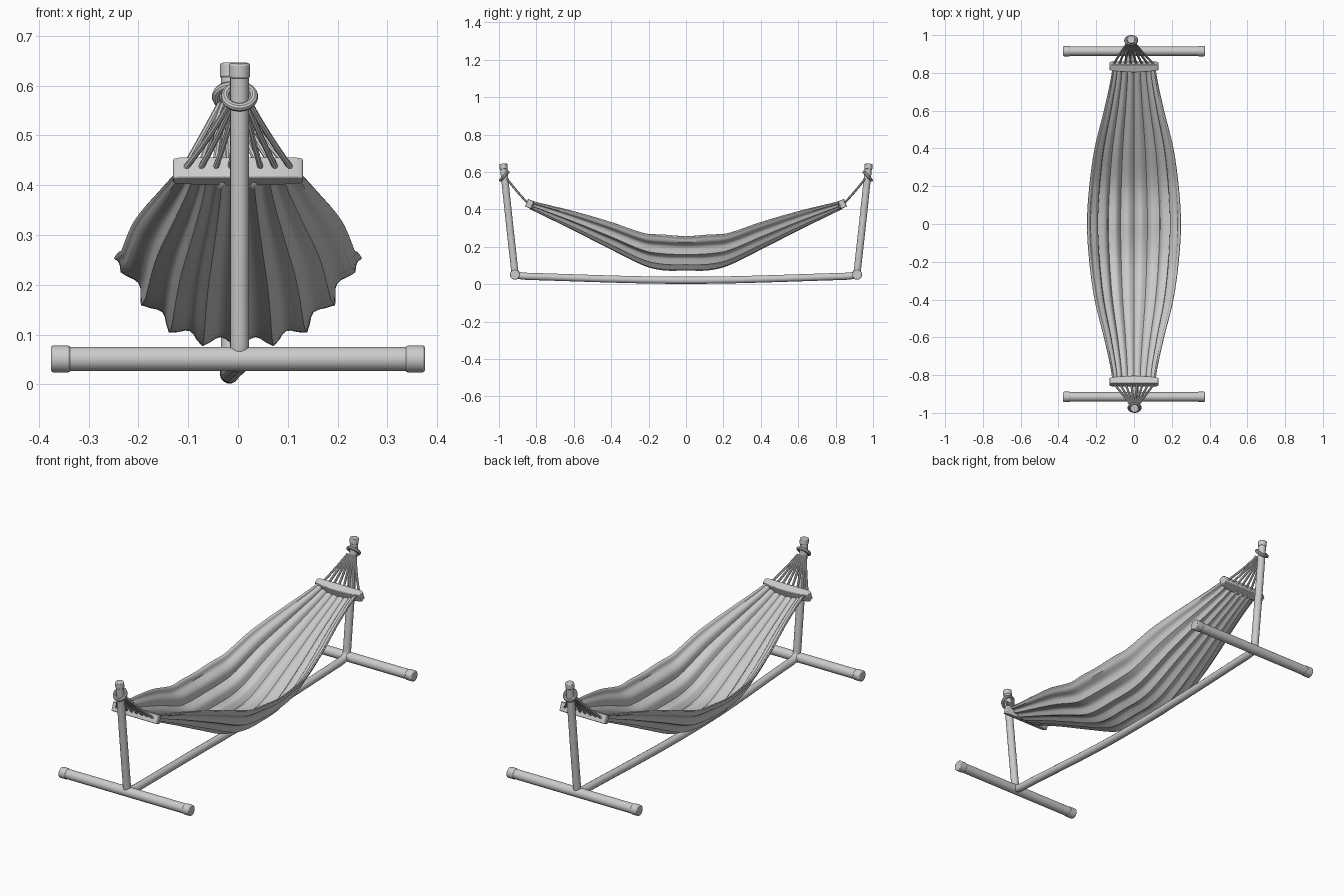
import bpy, bmesh, math
from mathutils import Vector, Matrix

if "Cube" in bpy.data.objects:
    bpy.data.objects.remove(bpy.data.objects["Cube"])


def finish(ob, angle=35):
    bpy.ops.object.select_all(action='DESELECT')
    ob.select_set(True)
    bpy.context.view_layer.objects.active = ob
    bpy.ops.object.shade_smooth_by_angle(angle=math.radians(angle))
    return ob


def from_bmesh(name, bm, angle=35):
    bmesh.ops.recalc_face_normals(bm, faces=bm.faces)
    me = bpy.data.meshes.new(name)
    bm.to_mesh(me)
    bm.free()
    ob = bpy.data.objects.new(name, me)
    bpy.context.collection.objects.link(ob)
    return finish(ob, angle)


def tube(name, pts, r, res=4, smooth=6):
    """Round tube through points, drawn as a curve and turned into a mesh."""
    cu = bpy.data.curves.new(name, 'CURVE')
    cu.dimensions = '3D'
    cu.bevel_depth, cu.bevel_resolution = r, res
    cu.use_fill_caps = True
    cu.resolution_u = smooth
    sp = cu.splines.new('NURBS')
    sp.points.add(len(pts) - 1)
    for p, co in zip(sp.points, pts):
        p.co = (*co, 1)
    sp.use_endpoint_u = True
    sp.order_u = min(3, len(pts))
    ob = bpy.data.objects.new(name, cu)
    bpy.context.collection.objects.link(ob)
    bpy.ops.object.select_all(action='DESELECT')
    ob.select_set(True)
    bpy.context.view_layer.objects.active = ob
    bpy.ops.object.convert(target='MESH')
    return finish(bpy.context.object)


def cylinder(name, a, b, r):
    a, b = Vector(a), Vector(b)
    bpy.ops.mesh.primitive_cylinder_add(vertices=24, radius=r, depth=(b - a).length, location=(a + b) / 2)
    ob = bpy.context.object
    ob.name = name
    ob.rotation_euler = (b - a).to_track_quat('Z', 'Y').to_euler()
    bev = ob.modifiers.new('edge', 'BEVEL')
    bev.width, bev.segments = 0.004, 2
    return finish(ob)


def interp(table, t):
    """Smooth (Catmull-Rom style) lookup in a short table."""
    n = len(table)
    for i in range(n - 1):
        if t <= table[i + 1][0] or i == n - 2:
            (x0, y0), (x1, y1) = table[i], table[i + 1]
            h = x1 - x0
            xa, ya = table[i - 1] if i > 0 else (-table[1][0], table[1][1])
            xb, yb = table[i + 2] if i + 2 < n else (x1, y1)
            m0 = (y1 - ya) / (x1 - xa) * h
            m1 = (yb - y0) / (xb - x0) * h
            u = (t - x0) / h
            return ((2*u**3 - 3*u**2 + 1) * y0 + (u**3 - 2*u**2 + u) * m0
                    + (3*u**2 - 2*u**3) * y1 + (u**3 - u**2) * m1)


# Bent stand: two uprights and the sagging base rail
XF, XB, XM = 0.003, -0.015, -0.017
half = lambda x, s: [(x, s*0.976, 0.63), (x, s*0.948, 0.36), (x, s*0.92, 0.11),
                     (x, s*0.914, 0.05), (x, s*0.86, 0.042), (x, s*0.8, 0.041)]
rail = half(XF, -1) + [(XM, -0.3, 0.024), (XM, 0, 0.02), (XM, 0.3, 0.024)] + half(XB, 1)[::-1]
tube('stand_frame', rail, 0.0195, 5, 10)

for s, label, px in ((-1, 'front', XF), (1, 'back', XB)):
    # Upright cap
    cylinder(label + '_post_cap', (px, s*0.9745, 0.615), (px, s*0.977, 0.645), 0.0215)

    # Floor bar with end caps
    cylinder(label + '_foot_bar', (-0.37, s*0.915, 0.051), (0.37, s*0.915, 0.051), 0.0245)
    for e, side in ((-1, 'left'), (1, 'right')):
        cylinder(f'{label}_{side}_foot_cap', (e*0.337, s*0.915, 0.051), (e*0.375, s*0.915, 0.051), 0.027)

    # Spreader bar: tapered outline, thickened and tilted
    bm = bmesh.new()
    outline = [(-0.13, -0.016), (-0.118, -0.021), (0.118, -0.021), (0.13, -0.016),
               (0.13, 0.012), (0.08, 0.021), (0, 0.025), (-0.08, 0.021), (-0.13, 0.012)]
    face = bm.faces.new([bm.verts.new((x, y, -0.022)) for x, y in outline])
    ext = bmesh.ops.extrude_face_region(bm, geom=[face])
    bmesh.ops.translate(bm, vec=(0, 0, 0.044), verts=[v for v in ext['geom'] if isinstance(v, bmesh.types.BMVert)])
    turn = Matrix.Rotation(math.pi if s > 0 else 0, 4, 'Z')
    bm.transform(Matrix.Translation((0, s*0.833, 0.428)) @ turn @ Matrix.Rotation(math.radians(-22), 4, 'X'))
    ob = from_bmesh(label + '_spreader_bar', bm, 30)
    bev = ob.modifiers.new('edge', 'BEVEL')
    bev.width, bev.segments = 0.003, 2

    # Rope ring around the post
    bpy.ops.mesh.primitive_torus_add(location=(px, s*0.972, 0.578), major_radius=0.029, minor_radius=0.0085,
                                     major_segments=32, minor_segments=10,
                                     rotation=(s*math.radians(-48), 0, 0))
    bpy.context.object.name = label + '_rope_ring'
    finish(bpy.context.object)

    # Ropes fanning from the ring to the spreader bar
    for i in range(8):
        k = (i - 3.5) / 3.5
        tube(f'{label}_rope_{i + 1}',
             [(px + k*0.022, s*0.955, 0.562), (px + k*0.055, s*0.91, 0.5), (k*0.113, s*0.838, 0.425)],
             0.006, 2, 5)

# Cloth sling: U-shaped section with sharp lengthwise pleats
WIDTH = [(0, 0.247), (0.2, 0.235), (0.4, 0.207), (0.6, 0.158), (0.75, 0.125), (0.835, 0.112)]
RIM = [(0, 0.255), (0.13, 0.264), (0.22, 0.27), (0.4, 0.33), (0.6, 0.388), (0.835, 0.445)]
LOW = [(0, 0.076), (0.12, 0.077), (0.22, 0.1), (0.4, 0.188), (0.6, 0.29), (0.835, 0.405)]
PLEATS, SUB, ROWS = 9, 6, 56
bm = bmesh.new()
rows = []
for j in range(ROWS + 1):
    y = -0.835 + 1.67 * j / ROWS
    a = abs(y)
    w, rim, low = (interp(t, a) for t in (WIDTH, RIM, LOW))
    amp = 0.024 * (1 - 0.65 * a / 0.835)
    row = []
    for i in range(PLEATS * SUB + 1):
        t = 2 * i / (PLEATS * SUB) - 1
        sx = math.sin(1.25 * t) / math.sin(1.25)
        z = low + (rim - low) * abs(sx) ** 3
        fold = abs(math.cos(math.pi * i / SUB)) ** 1.3      # one sharp crease per pleat
        slope = (rim - low) * 3 * sx * abs(sx) / w          # push folds along the section normal
        n = Vector((-slope, 1)).normalized()
        row.append(bm.verts.new((w*sx + n.x*amp*fold*(1 - abs(t)**8), y, z + n.y*amp*fold*(1 - abs(t)**8))))
    rows.append(row)
for r0, r1 in zip(rows, rows[1:]):
    for i in range(len(r0) - 1):
        bm.faces.new((r0[i], r0[i + 1], r1[i + 1], r1[i]))
cloth = from_bmesh('cloth_sling', bm, 50)
sol = cloth.modifiers.new('thickness', 'SOLIDIFY')
sol.thickness, sol.offset = 0.006, 0
